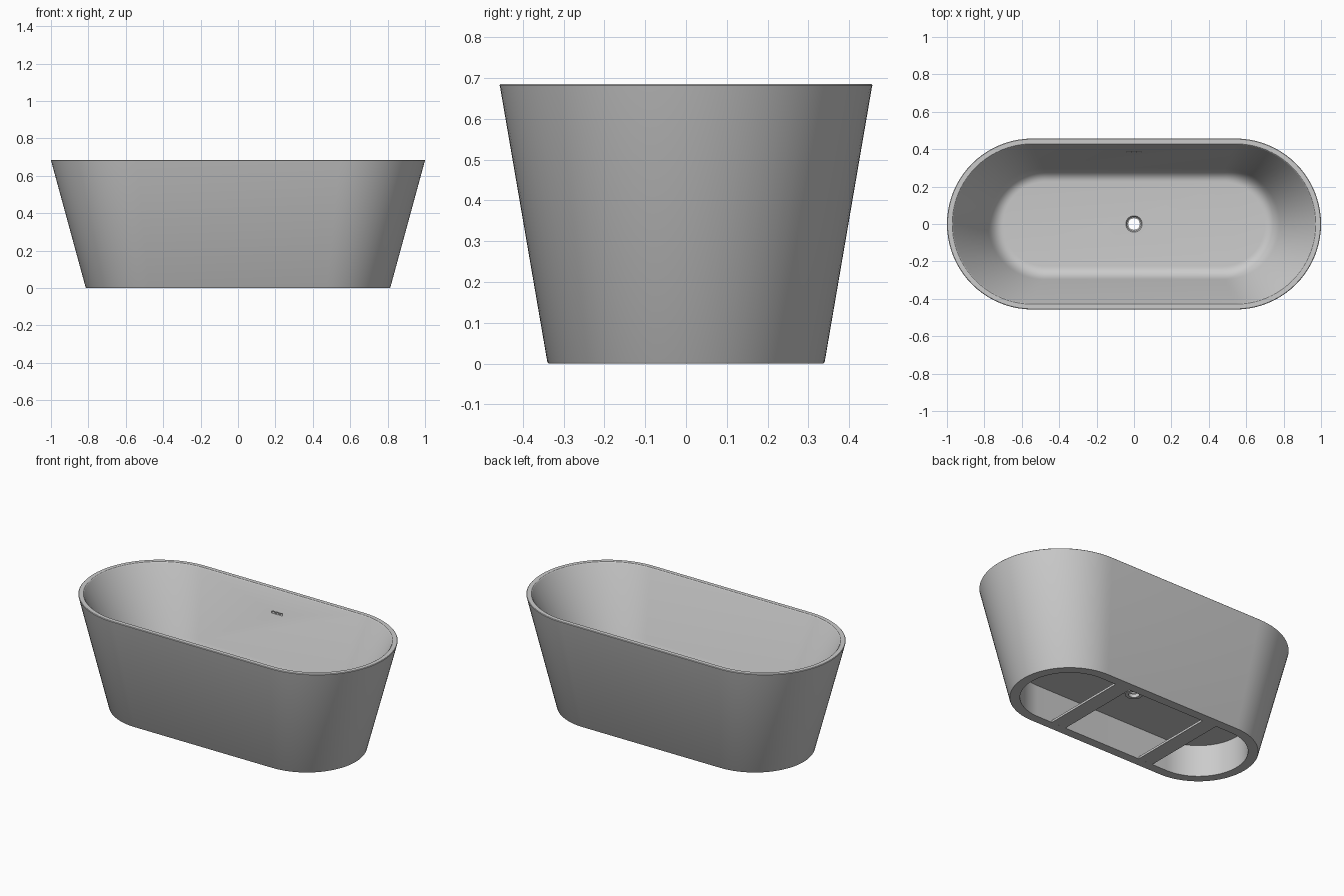
import bpy, bmesh, math

if "Cube" in bpy.data.objects:
    bpy.data.objects.remove(bpy.data.objects["Cube"])

CAP = 40  # segments per rounded end


def stadium(s, r, z):
    """Loop of a straight-sided oval: half straight length s, end radius r."""
    pts = []
    for sign, start in ((1, -math.pi / 2), (-1, math.pi / 2)):
        for i in range(CAP + 1):
            a = start + math.pi * i / CAP
            pts.append((sign * s + r * math.cos(a), r * math.sin(a), z))
    return pts


def finish(name, bm):
    bmesh.ops.recalc_face_normals(bm, faces=bm.faces)
    me = bpy.data.meshes.new(name)
    bm.to_mesh(me)
    bm.free()
    ob = bpy.data.objects.new(name, me)
    bpy.context.collection.objects.link(ob)
    return ob


def loft(name, loops, closed=False):
    bm = bmesh.new()
    rings = [[bm.verts.new(p) for p in lp] for lp in loops]
    pairs = list(zip(rings, rings[1:]))
    if closed:
        pairs.append((rings[-1], rings[0]))
    for a, b in pairs:
        n = len(a)
        for i in range(n):
            j = (i + 1) % n
            bm.faces.new((a[i], a[j], b[j], b[i]))
    if not closed:
        bm.faces.new(rings[0])
        bm.faces.new(rings[-1])
    return finish(name, bm)


def box(name, loc, size):
    bm = bmesh.new()
    bmesh.ops.create_cube(bm, size=1)
    bmesh.ops.scale(bm, vec=size, verts=bm.verts)
    bmesh.ops.translate(bm, vec=loc, verts=bm.verts)
    return finish(name, bm)


def activate(ob):
    bpy.ops.object.select_all(action='DESELECT')
    ob.select_set(True)
    bpy.context.view_layer.objects.active = ob


def cut(ob, cutter):
    cutter.hide_render = True
    m = ob.modifiers.new("cut", 'BOOLEAN')
    m.operation, m.solver, m.object = 'DIFFERENCE', 'EXACT', cutter
    activate(ob)
    bpy.ops.object.modifier_apply(modifier=m.name)
    bpy.data.objects.remove(cutter)


# Tub body: underside pocket, outer wall, rim, inner wall
FLOOR, POCKET = 0.225, 0.20
profile = [(.475, .28, POCKET), (.475, .28, 0), (.475, .337, 0), (.475, .34, .004),
           (.543, .456, .679), (.543, .457, .682), (.543, .454, .685),
           (.543, .429, .685), (.543, .426, .683), (.542, .424, .679)]
# Rounded corner between inner wall and floor
p0, p1, p2 = (.484, .297, .295), (.475, .274, FLOOR), (.475, .225, FLOOR)
for i in range(9):
    t = i / 8
    profile.append(tuple((1 - t) ** 2 * a + 2 * t * (1 - t) * b + t * t * c
                         for a, b, c in zip(p0, p1, p2)))
tub = loft("tub_body", [stadium(*p) for p in profile])

# Drain hole and overflow slots
circle = lambda r, z: [(r * math.cos(a), r * math.sin(a), z)
                       for a in (math.tau * i / 48 for i in range(48))]
cut(tub, loft("drain_cutter", [circle(.045, .15), circle(.045, .3)]))
for k in (-1, 0, 1):
    cut(tub, box("overflow_cutter", (k * .027, .375, .56), (.021, .06, .013)))
activate(tub)
bpy.ops.object.shade_smooth_by_angle(angle=math.radians(30))

# Drain fitting: flanged ring with a stepped open throat
drain = loft("drain_ring", [circle(r, z) for r, z in
             ((.053, FLOOR - .002), (.053, FLOOR + .003), (.044, FLOOR + .003),
              (.038, FLOOR - .006), (.031, FLOOR - .008), (.031, .194),
              (.05, .194), (.05, .203), (.044, .203), (.044, FLOOR - .002))], closed=True)
activate(drain)
bpy.ops.object.shade_smooth_by_angle(angle=math.radians(30))

# Cross bars under the tub
for side, x in (("left", -.32), ("right", .32)):
    box(f"cross_bar_{side}", (x, 0, .007), (.10, .565, .0138))
